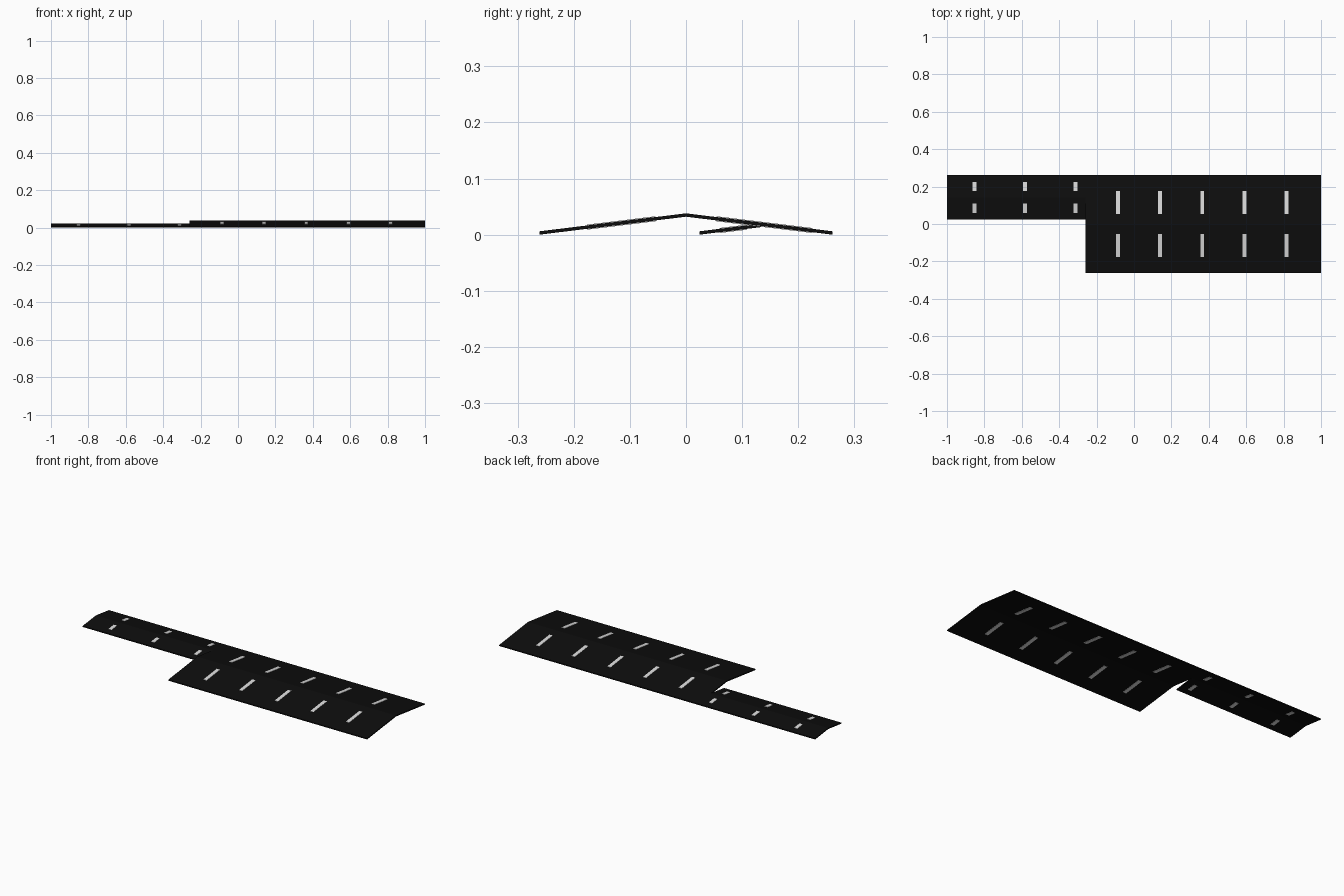
import bpy, bmesh

if "Cube" in bpy.data.objects:
    bpy.data.objects.remove(bpy.data.objects["Cube"])

def material(name, rgb):
    m = bpy.data.materials.new(name)
    m.diffuse_color = (*rgb, 1)
    m.use_nodes = True
    m.node_tree.nodes["Principled BSDF"].inputs["Base Color"].default_value = m.diffuse_color
    return m

ROOF = material("black roofing", (0.004, 0.004, 0.004))
GLASS = material("pale skylight", (0.7, 0.7, 0.7))

HALF = 0.261           # half span of the wide roof
THICK = 0.006          # sheet thickness
SLOPE = 0.032 / HALF   # rise per unit of run
JOIN = -0.258          # where the narrow roof meets the wide one

def extrude_profile(name, profile, x0, x1, mat):
    """Extrude a closed (y, z) profile along x."""
    bm = bmesh.new()
    face = bm.faces.new([bm.verts.new((x0, y, z)) for y, z in profile])
    ext = bmesh.ops.extrude_face_region(bm, geom=[face])["geom"]
    bmesh.ops.translate(bm, vec=(x1 - x0, 0, 0),
                        verts=[v for v in ext if isinstance(v, bmesh.types.BMVert)])
    bmesh.ops.recalc_face_normals(bm, faces=bm.faces)
    me = bpy.data.meshes.new(name)
    bm.to_mesh(me)
    bm.free()
    me.materials.append(mat)
    ob = bpy.data.objects.new(name, me)
    bpy.context.collection.objects.link(ob)
    return ob

def gable(name, x0, x1, yc, half, lights_x, near, far):
    """Shallow gable sheet with a row of skylights on both slopes."""
    rise = half * SLOPE
    extrude_profile(name + "_roof", [
        (yc - half, 0), (yc, rise), (yc + half, 0),
        (yc + half, THICK), (yc, rise + THICK), (yc - half, THICK)], x0, x1, ROOF)
    lip = 0.0015
    for side, label in ((-1, "front"), (1, "back")):
        za, zb = rise - near * SLOPE, rise - far * SLOPE
        ya, yb = yc + side * near, yc + side * far
        for i, x in enumerate(lights_x):
            extrude_profile(f"{name}_{label}_skylight_{i + 1}", [
                (ya, za - lip), (yb, zb - lip),
                (yb, zb + THICK + lip), (ya, za + THICK + lip)],
                x - 0.0105, x + 0.0105, GLASS)

# wide roof
gable("wide", JOIN, 1.0, 0.0, HALF, [-0.086 + 0.2255 * i for i in range(5)], 0.054, 0.176)
# narrow roof, sharing the back eave line
NARROW = 0.1185
gable("narrow", -1.0, JOIN, HALF - NARROW, NARROW,
      [-0.852 + 0.27 * i for i in range(3)], 0.034, 0.083)
